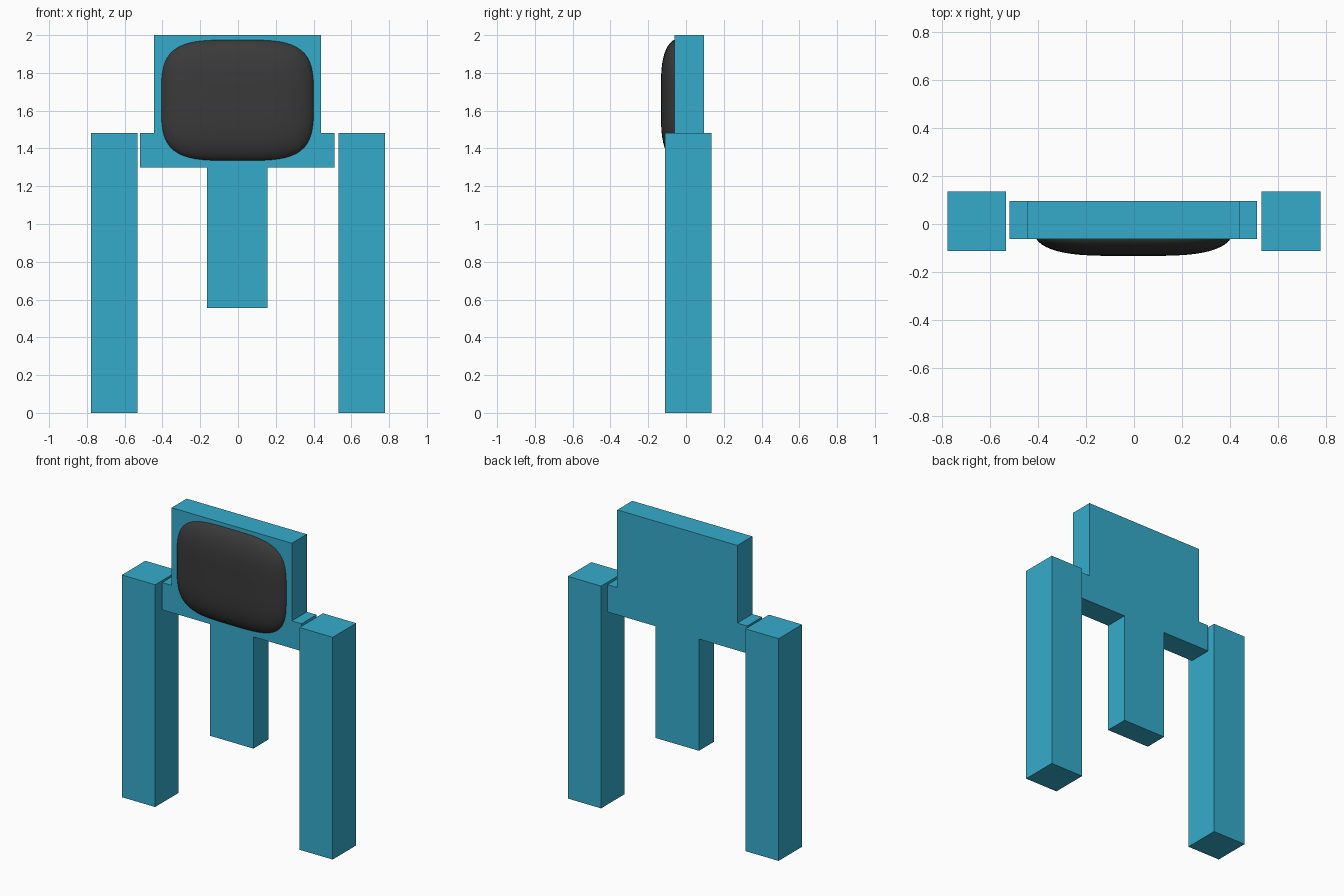
import bpy, bmesh, math

if "Cube" in bpy.data.objects:
    bpy.data.objects.remove(bpy.data.objects["Cube"])


def material(name, rgb):
    m = bpy.data.materials.new(name)
    m.diffuse_color = (*rgb, 1.0)
    m.use_nodes = True
    m.node_tree.nodes["Principled BSDF"].inputs["Base Color"].default_value = m.diffuse_color
    return m


TEAL = material("teal_blue", (0.036, 0.41, 0.60))
DARK = material("dark_grey", (0.042, 0.042, 0.042))


def finish(name, bm, mat):
    bmesh.ops.recalc_face_normals(bm, faces=bm.faces)
    me = bpy.data.meshes.new(name)
    bm.to_mesh(me)
    bm.free()
    me.materials.append(mat)
    ob = bpy.data.objects.new(name, me)
    bpy.context.collection.objects.link(ob)
    return ob


def extrude_profile(name, pts, y0, y1, mat):
    """Extrude an x/z outline from y0 to y1."""
    bm = bmesh.new()
    face = bm.faces.new([bm.verts.new((x, y0, z)) for x, z in pts])
    ext = bmesh.ops.extrude_face_region(bm, geom=[face])
    verts = [g for g in ext["geom"] if isinstance(g, bmesh.types.BMVert)]
    bmesh.ops.translate(bm, verts=verts, vec=(0, y1 - y0, 0))
    return finish(name, bm, mat)


# Body: head, shoulders and hanging torso in one flat slab
half = [(0.16, 0.555), (0.16, 1.30), (0.515, 1.30), (0.515, 1.482), (0.443, 1.482), (0.443, 2.0)]
CX = -0.003
outline = [(CX + x, z) for x, z in half] + [(CX - x, z) for x, z in reversed(half)]
extrude_profile("body", outline, -0.062, 0.096, TEAL)

# Long square arms standing on the ground
for side, x0, x1 in (("left", -0.778, -0.533), ("right", 0.532, 0.777)):
    extrude_profile(side + "_arm", [(x0, 0), (x1, 0), (x1, 1.482), (x0, 1.482)], -0.112, 0.135, TEAL)

# Face: softly domed rounded rectangle on the front of the head
SEG, N = 96, 3.8
HX, HZ, CZ, Y0, DEPTH = 0.404, 0.32, 1.655, -0.06, 0.073
bm = bmesh.new()
radii = [1.0] + [math.cos(i * math.pi / 28) for i in range(14)]
rings = []
for i, r in enumerate(radii):
    y = Y0 + 0.03 if i == 0 else Y0 - DEPTH * max(0.0, 1 - r ** 4) ** 0.67
    ring = []
    for k in range(SEG):
        c, s = math.cos(k * math.tau / SEG), math.sin(k * math.tau / SEG)
        e = r / (abs(c) ** N + abs(s) ** N) ** (1 / N)
        ring.append(bm.verts.new((CX + HX * c * e, y, CZ + HZ * s * e)))
    rings.append(ring)
for a, b in zip(rings, rings[1:]):
    for k in range(SEG):
        j = (k + 1) % SEG
        bm.faces.new((a[k], a[j], b[j], b[k]))
bm.faces.new(rings[-1])
bm.faces.new(rings[0])
face = finish("face_panel", bm, DARK)
bpy.context.view_layer.objects.active = face
face.select_set(True)
bpy.ops.object.shade_smooth_by_angle(angle=math.radians(50))
